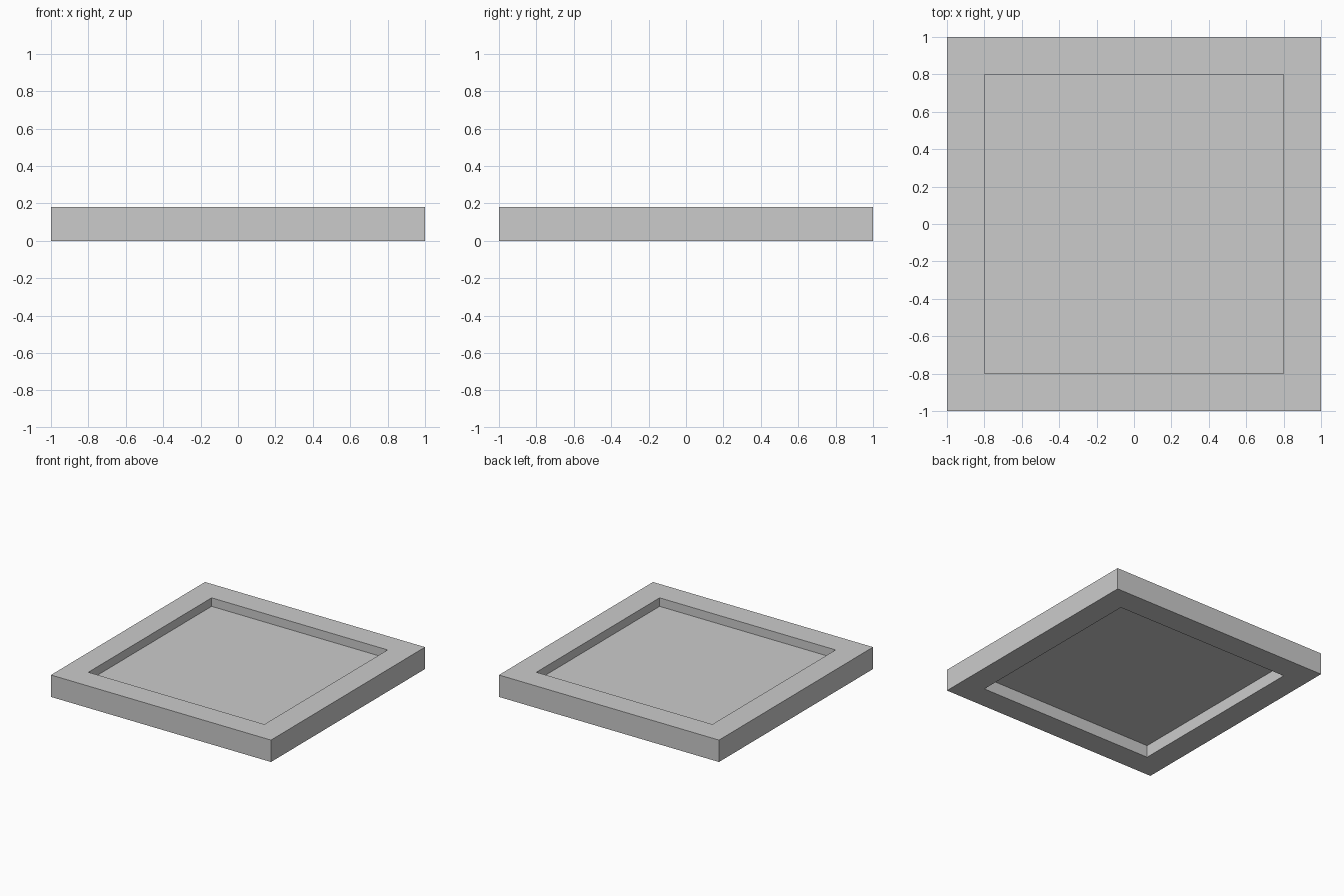
import bpy, bmesh

if "Cube" in bpy.data.objects:
    bpy.data.objects.remove(bpy.data.objects["Cube"])

OUTER, INNER, HEIGHT = 1.0, 0.8, 0.18
PANEL_BOTTOM, PANEL_TOP = 0.10, 0.11


def new_object(name, bm):
    bmesh.ops.recalc_face_normals(bm, faces=bm.faces[:])
    mesh = bpy.data.meshes.new(name)
    bm.to_mesh(mesh)
    bm.free()
    obj = bpy.data.objects.new(name, mesh)
    bpy.context.collection.objects.link(obj)
    return obj


def square_loop(bm, half, z):
    return [bm.verts.new((x * half, y * half, z))
            for x, y in ((-1, -1), (1, -1), (1, 1), (-1, 1))]


# Square frame: a rectangular section swept around four mitred corners
bm = bmesh.new()
loops = [square_loop(bm, half, z) for half, z in
         ((OUTER, 0), (OUTER, HEIGHT), (INNER, HEIGHT), (INNER, 0))]
for k in range(4):
    a, b = loops[k], loops[(k + 1) % 4]
    for i in range(4):
        j = (i + 1) % 4
        bm.faces.new((a[i], a[j], b[j], b[i]))
new_object("frame", bm)

# Thin panel set into the opening, recessed on both sides
bm = bmesh.new()
bmesh.ops.create_cube(bm, size=1)
bmesh.ops.scale(bm, verts=bm.verts,
                vec=(2 * INNER, 2 * INNER, PANEL_TOP - PANEL_BOTTOM))
panel = new_object("panel", bm)
panel.location.z = (PANEL_BOTTOM + PANEL_TOP) / 2
